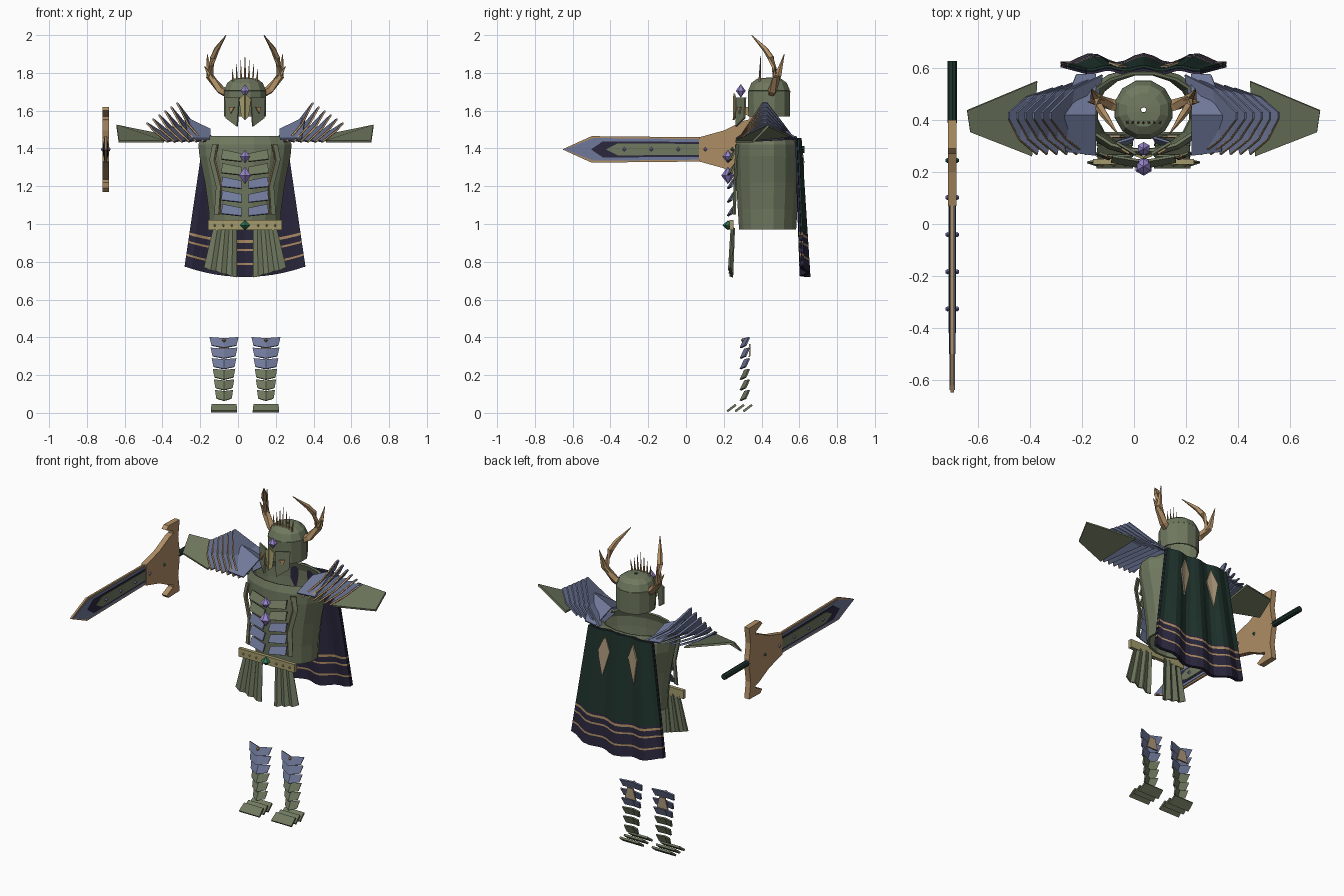
import bpy, bmesh
from math import cos, sin, pi
from mathutils import Vector, Matrix

if "Cube" in bpy.data.objects:
    bpy.data.objects.remove(bpy.data.objects["Cube"])

CX = 0.037   # centre line of the figure
SX = -0.70   # centre line of the sword


def material(name, r, g, b):
    m = bpy.data.materials.new(name)
    m.use_nodes = True
    m.diffuse_color = (r, g, b, 1)
    m.node_tree.nodes["Principled BSDF"].inputs["Base Color"].default_value = (r, g, b, 1)
    return m


GREEN = material("sage armour", .16, .19, .115)
BLUE = material("slate blue armour", .16, .19, .32)
GOLD = material("bronze gold", .43, .27, .13)
OLIVE = material("olive brass", .37, .33, .15)
BEIGE = material("beige cloth", .42, .32, .2)
TEAL = material("dark teal cloth", .014, .034, .027)
PURPLE = material("dark purple cloth", .024, .02, .048)
VIOLET = material("violet gem", .32, .24, .62)
EMERALD = material("emerald gem", .03, .18, .1)


def finish(name, bm, mats, thick=0, mirror=False, x=CX):
    bmesh.ops.recalc_face_normals(bm, faces=bm.faces)
    me = bpy.data.meshes.new(name)
    bm.to_mesh(me)
    bm.free()
    for m in mats if isinstance(mats, list) else [mats]:
        me.materials.append(m)
    ob = bpy.data.objects.new(name, me)
    ob.location.x = x
    bpy.context.collection.objects.link(ob)
    if thick:
        s = ob.modifiers.new("thickness", "SOLIDIFY")
        s.thickness, s.offset = thick, 0
    if mirror:
        ob.modifiers.new("mirror", "MIRROR").use_mirror_merge = False
    return ob


def loft(name, rows, mat, thick=0, mirror=False, closed=False, caps=False, x=CX):
    """Skin a list of equal-length point rows."""
    bm = bmesh.new()
    vs = [[bm.verts.new(p) for p in row] for row in rows]
    n = len(rows[0])
    for a, b in zip(vs, vs[1:]):
        for i in range(n if closed else n - 1):
            j = (i + 1) % n
            bm.faces.new((a[i], a[j], b[j], b[i]))
    if caps:
        bm.faces.new(vs[0])
        bm.faces.new(vs[-1])
    return finish(name, bm, mat, thick, mirror, x)


def plate(name, pts, mat, thick=.01, mirror=True, x=CX):
    bm = bmesh.new()
    bm.faces.new([bm.verts.new(p) for p in pts])
    return finish(name, bm, mat, thick, mirror, x)


def tube(name, path, radii, mat, mirror=True, sides=5, x=CX):
    pts = [Vector(p) for p in path]
    rows = []
    for i, p in enumerate(pts):
        d = pts[min(i + 1, len(pts) - 1)] - pts[max(i - 1, 0)]
        q = d.to_track_quat("Z", "Y")
        rows.append([p + q @ Vector((cos(a), sin(a), 0)) * radii[i]
                     for a in (2 * pi * k / sides for k in range(sides))])
    return loft(name, rows, mat, 0, mirror, True, True, x)


def gem(name, p, w, h, mat, mirror=False, x=CX):
    bm = bmesh.new()
    bmesh.ops.create_uvsphere(bm, u_segments=6, v_segments=2, radius=1,
                              matrix=Matrix.Translation(p) @ Matrix.Diagonal((w, w, h, 1)))
    return finish(name, bm, mat, 0, mirror, x)


def ring(z, rx, ry, yc, n):
    return [(rx * cos(2 * pi * (k + .5) / n), yc + ry * sin(2 * pi * (k + .5) / n), z) for k in range(n)]


# Torso shell, open at neck and waist
profile = [(.97, .185, .148), (1.08, .19, .155), (1.22, .21, .163),
           (1.36, .24, .166), (1.42, .246, .164), (1.463, .225, .15)]
loft("torso", [ring(z, rx, ry, .432, 16) for z, rx, ry in profile], GREEN, .012, closed=True)

# Chest and belly plates
for i in range(5):
    z = 1.36 - .072 * i
    plate(f"belly_plate_{i}", [(.018, .245, z + .012), (.12, .262, z + .032),
                               (.125, .24, z - .018), (.018, .22, z - .03)], GREEN if i < 2 else BLUE)
strip = [(.16, .265, 1.42), (.175, .262, 1.34), (.14, .255, 1.2), (.15, .25, 1.05)]
loft("chest_strip", [[(x - .012, y, z), (x + .012, y + .01, z)] for x, y, z in strip], GREEN, .008, True)
tube("chest_strip_trim", [(x - .016, y, z) for x, y, z in strip], [.005] * 4, GOLD)
gem("upper_chest_gem", (0, .222, 1.357), .03, .036, VIOLET)
gem("lower_chest_gem", (0, .222, 1.257), .036, .046, VIOLET)

# Belt and skirt strips
loft("belt", [[(x, .24, .968), (x, .24, 1.02)] for x in (-.195, .195)], OLIVE, .022)
gem("belt_gem", (0, .222, .993), .03, .026, EMERALD)
for i in range(3):
    gem(f"belt_rivet_{i}", (.07 + .045 * i, .228, .993), .008, .008, GOLD, True)
    t, b, y, zb = .045 + .04 * i, .045 + .056 * i, .256 - .004 * i, .718 + .016 * i
    loft(f"skirt_strip_{i}", [[(t, y, .98), (t + .02, y - .008, .98), (t + .042, y, .98)],
                              [(b, y - .01, zb), (b + .025, y - .022, zb + .004), (b + .06, y - .01, zb + .02)]],
         GREEN, .008, True)


# Cape with folds, striped hem and lining
def cape(u, t, back):
    return (u * (.22 + .1 * t), .592 + .036 * t + (.007 + .011 * t) * cos(10 * u) + back,
            1.455 - .735 * t + .055 * u * u * t)


levels = [0, .2, .4, .58, .72, .735, .755, .80, .815, .90, .915, 1]
for name, cloth, back in (("cape", TEAL, .008), ("cape_lining", PURPLE, -.004)):
    ob = loft(name, [[cape(k / 9 - 1, t, back) for k in range(19)] for t in levels],
              [cloth, PURPLE, GOLD], .01)
    for f in ob.data.polygons:
        row = f.index // 18
        f.material_index = 2 if row in (5, 7, 9) else int(row > 3)
kite = [[cape(.42 + du * w, t, .017) for du in (-1, 0, 1)]
        for t, w in ((.05, .004), (.17, .15), (.38, .004))]
loft("cape_diamond", kite, BEIGE, .008, True)

# Helmet
loft("helmet", [ring(z, r, r, .44, 12) for z, r in ((1.57, .11), (1.705, .112))], GREEN, .008, closed=True)
loft("helmet_dome", [ring(z, r, r, .44, 12) for z, r in ((1.705, .112), (1.745, .095), (1.766, .065), (1.772, .01))],
     GREEN, .006, closed=True)
plate("cheek_guard", [(.03, .27, 1.67), (.105, .315, 1.67), (.1, .31, 1.56), (.04, .265, 1.515)], GREEN)
plate("cheek_trim", [(.055, .272, 1.62), (.085, .29, 1.62), (.075, .284, 1.585)], GOLD, .008)
plate("nose_guard", [(0, .255, 1.69), (.03, .265, 1.66), (.018, .262, 1.57), (0, .252, 1.55)], OLIVE)
gem("helmet_gem", (0, .29, 1.705), .026, .036, VIOLET)
for i in range(-3, 4):
    x = .02 * i
    tube(f"crown_spike_{i + 3}", [(x, .39, 1.74), (x * 1.15, .395, 1.89 - .022 * abs(i))],
         [.008, .001], GOLD, False, 4)

# Antlers
tube("antler", [(.09, .45, 1.69), (.13, .46, 1.71), (.185, .48, 1.78), (.17, .45, 1.88),
                (.15, .42, 1.925), (.1, .347, 2.0)],
     [.024, .024, .022, .018, .015, .002], GOLD)
tube("antler_back_prong", [(.13, .46, 1.71), (.188, .49, 1.79), (.2, .52, 1.9)], [.016, .018, .002], GOLD)
tube("antler_side_prong", [(.175, .47, 1.765), (.214, .47, 1.835)], [.016, .002], GOLD)

# Shoulder guards: roof cap and fanned blades
loft("shoulder_cap", [[(.185, .265, 1.45), (.185, .42, 1.5), (.185, .575, 1.45)],
                      [(.3, .28, 1.45), (.32, .42, 1.565), (.26, .575, 1.46)]], BLUE, .01, True)
for i in range(6):
    t = i / 5
    base, mid, tip = .22 + .19 * t, .3 + .18 * t, .36 + .16 * t
    zm, zt = 1.525 - .035 * t, 1.642 - .107 * t
    front = [(base, .27, 1.435), (mid, .33, zm), (tip, .405, zt)]
    rear = [(base - .06, .575 - .05 * t, 1.45), (mid - .03, .52 - .03 * t, zm), (tip, .43, zt)]
    loft(f"shoulder_blade_{i}", [[a, b] for a, b in zip(front, rear)], BLUE, .01, True)
    tube(f"shoulder_blade_trim_{i}", front, [.006, .006, .003], GOLD, sides=4)

# Upper arm plates
plate("arm_plate", [(.68, .437, 1.52), (.668, .355, 1.437), (.43, .262, 1.437), (.41, .55, 1.465)], GREEN, .012)

# Greaves and feet
LEG = .111
for i in range(6):
    w, z = .076 - .006 * i, .4 - .056 * i
    loft(f"greave_plate_{i}", [[(LEG - w, .335, z), (LEG, .312, z - .006), (LEG + w, .335, z)],
                               [(LEG - w * .86, .315, z - .044), (LEG, .288, z - .056), (LEG + w * .86, .315, z - .044)]],
         BLUE if i < 3 else GREEN, .009, True)
gem("knee_stud", (LEG, .302, .385), .012, .014, GOLD, True)
plate("calf_patch", [(LEG - .02, .338, .365), (LEG + .02, .338, .365), (LEG + .038, .336, .295), (LEG - .038, .336, .295)],
      BEIGE, .008)
for i in range(3):
    y = .24 + .043 * i
    loft(f"foot_plate_{i}", [[(LEG - w, y - .022, .008), (LEG + w, y - .022, .008)]
                             for w in (.07,)] + [[(LEG - .066, y + .024, .043), (LEG + .066, y + .024, .043)]],
         GREEN, .012, True)


# Sword lying level, tip forward; outlines are upper halves as (y, height)
def slab(name, half, mat, thick):
    zc = 1.395
    rows = [[(0, y, zc - h), (0, y, zc + h)] for y, h in half]
    return loft(name, rows, mat, thick, x=SX)


slab("blade_edge", [(-.65, .002), (-.5, .07), (.3, .062)], GOLD, .012)
slab("blade", [(-.64, .002), (-.49, .06), (.3, .052)], BLUE, .02)
slab("blade_inset", [(-.5, .002), (-.44, .043), (.25, .038)], PURPLE, .025)
slab("blade_fuller", [(-.42, .002), (-.36, .032), (.2, .028)], GREEN, .03)
slab("guard_flare", [(.07, .064), (.2, .1), (.3, .15), (.36, .165), (.4, .03)], GOLD, .034)
for side in (-1, 1):
    plate(f"guard_arm_{'upper' if side > 0 else 'lower'}",
          [(0, y, 1.395 + side * h) for y, h in
           ((.34, .02), (.335, .175), (.27, .205), (.29, .225), (.4, .222), (.385, .12), (.4, .02))],
          GOLD, .034, False, SX)
tube("sword_grip", [(0, .39, 1.395), (0, .627, 1.395)], [.018, .018], TEAL, False, 8, SX)
for i in range(5):
    gem(f"blade_stud_{i}", (.018, .245 - .143 * i, 1.395), .01, .012, EMERALD if i < 1 else VIOLET, True, SX)
